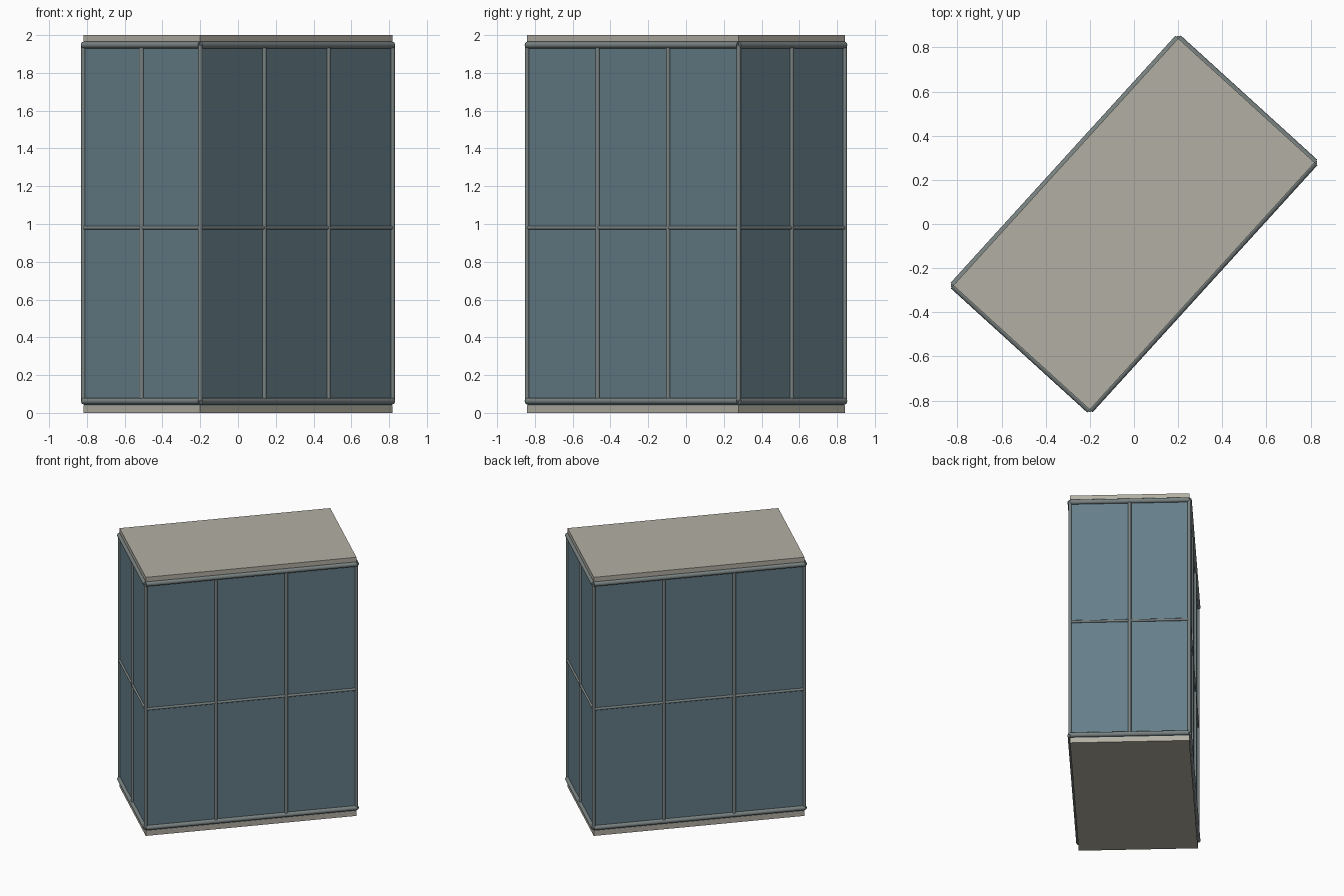
import bpy
from math import radians
from mathutils import Vector, Matrix

if "Cube" in bpy.data.objects:
    bpy.data.objects.remove(bpy.data.objects["Cube"])

HX, HY = 0.757, 0.418            # half length and half width of the block
TURN = Matrix.Rotation(radians(47.7), 4, 'Z')
LOW, MID, HIGH = 0.0625, 0.98, 1.9475


def material(name, color):
    m = bpy.data.materials.new(name)
    m.diffuse_color = (*color, 1)
    m.use_nodes = True
    m.node_tree.nodes["Principled BSDF"].inputs["Base Color"].default_value = m.diffuse_color
    return m


concrete = material("concrete", (0.45, 0.43, 0.37))
glass = material("glass", (0.13, 0.21, 0.25))
metal = material("metal", (0.19, 0.22, 0.22))


def box(name, hx, hy, z0, z1, mat):
    bpy.ops.mesh.primitive_cube_add(size=1)
    ob = bpy.context.object
    ob.name = name
    ob.matrix_world = (TURN @ Matrix.Translation((0, 0, (z0 + z1) / 2))
                       @ Matrix.Diagonal((2 * hx, 2 * hy, z1 - z0, 1)))
    ob.data.materials.append(mat)


def bar(name, a, b, r):
    a, b = TURN @ Vector(a), TURN @ Vector(b)
    d = b - a
    bpy.ops.mesh.primitive_cylinder_add(vertices=16, radius=r, depth=d.length)
    ob = bpy.context.object
    ob.name = name
    ob.matrix_world = (Matrix.Translation((a + b) / 2)
                       @ d.to_track_quat('Z', 'Y').to_matrix().to_4x4())
    ob.data.materials.append(metal)
    bpy.ops.object.shade_smooth_by_angle()


# Floor and roof slabs with the glazed body between them
box("floor_slab", HX, HY, 0, 0.04, concrete)
box("roof_slab", HX, HY, 1.96, 2, concrete)
box("glass_body", HX - 0.002, HY - 0.002, 0.04, 1.96, glass)

# Rails, corner posts and mullions, one facade at a time
corners = [Vector(c) for c in ((-HX, -HY, 0), (HX, -HY, 0), (HX, HY, 0), (-HX, HY, 0))]
for i, a in enumerate(corners):
    b = corners[(i + 1) % 4]
    for name, z, r in (("bottom_rail", LOW, 0.0175), ("middle_rail", MID, 0.0095),
                       ("top_rail", HIGH, 0.0175)):
        up = Vector((0, 0, z))
        bar(name, a + up, b + up, r)
    bays = 3 if i % 2 == 0 else 2
    for k in range(bays):
        p = a.lerp(b, k / bays)
        bar("mullion" if k else "corner_post",
            p + Vector((0, 0, LOW)), p + Vector((0, 0, HIGH)), 0.0115)
